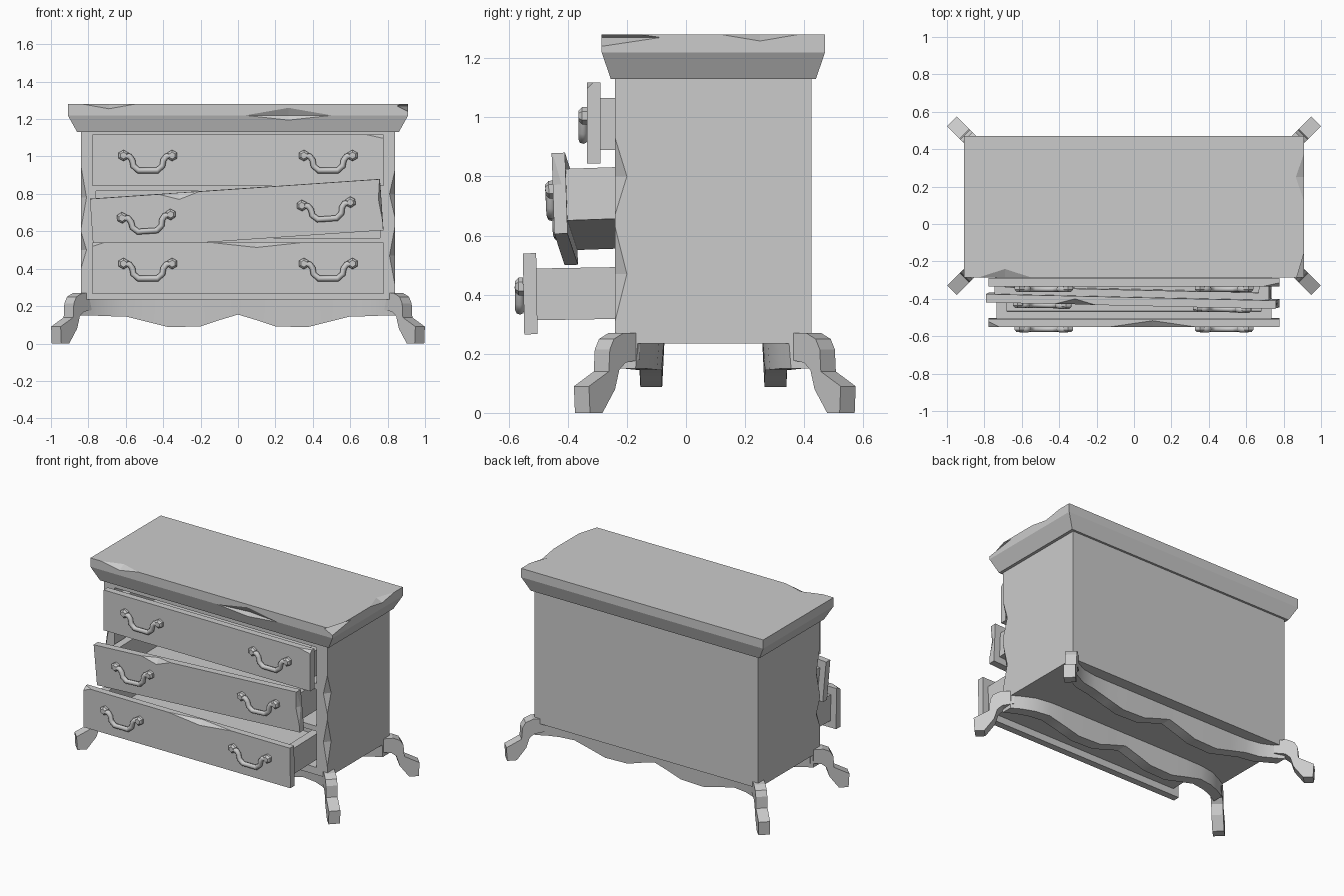
import bpy, bmesh, math
from mathutils import Matrix, Vector

if "Cube" in bpy.data.objects:
    bpy.data.objects.remove(bpy.data.objects["Cube"])

grey = bpy.data.materials.new("plain_grey")
grey.use_nodes = True
grey.diffuse_color = (0.6, 0.6, 0.6, 1)
grey.node_tree.nodes["Principled BSDF"].inputs["Base Color"].default_value = (0.6, 0.6, 0.6, 1)

MID_Y = 0.0925  # depth centre of the carcass


def finish(name, bm, matrix=Matrix()):
    bmesh.ops.recalc_face_normals(bm, faces=bm.faces)
    mesh = bpy.data.meshes.new(name)
    bm.to_mesh(mesh)
    bm.free()
    mesh.transform(matrix)
    mesh.materials.append(grey)
    obj = bpy.data.objects.new(name, mesh)
    bpy.context.collection.objects.link(obj)
    return obj


def add_box(bm, lo, hi):
    lo, hi = Vector(lo), Vector(hi)
    place = Matrix.Translation((lo + hi) / 2) @ Matrix.Diagonal((*(hi - lo), 1))
    bmesh.ops.create_cube(bm, size=1, matrix=place)


def add_loft(bm, rings):
    """Skin a list of equal vertex rings and cap both ends."""
    rings = [[bm.verts.new(p) for p in ring] for ring in rings]
    n = len(rings[0])
    for a, b in zip(rings, rings[1:]):
        for i in range(n):
            j = (i + 1) % n
            bm.faces.new((a[i], a[j], b[j], b[i]))
    bm.faces.new(rings[0])
    bm.faces.new(rings[-1])


def cut(obj, cutter):
    """Subtract the cutter, bake the result, discard the cutter."""
    mod = obj.modifiers.new("cut", 'BOOLEAN')
    mod.operation, mod.solver, mod.object = 'DIFFERENCE', 'EXACT', cutter
    cutter.hide_render = True
    bpy.context.view_layer.update()
    graph = bpy.context.evaluated_depsgraph_get()
    mesh = bpy.data.meshes.new_from_object(obj.evaluated_get(graph))
    obj.modifiers.clear()
    obj.data = mesh
    bpy.data.objects.remove(cutter)


def chip(obj, centre, size, matrix=Matrix()):
    """Knock a tapering facet out of an edge with a stretched octahedron."""
    bm = bmesh.new()
    axes = [Vector((size[0], 0, 0)), Vector((0, size[1], 0)), Vector((0, 0, size[2]))]
    for v in axes + [-a for a in axes]:
        bm.verts.new(v + Vector(centre))
    bmesh.ops.convex_hull(bm, input=bm.verts)
    cut(obj, finish("chip_cutter", bm, matrix))


# Carcass with three drawer openings
bm = bmesh.new()
add_box(bm, (-0.84, -0.24, 0.235), (0.84, 0.425, 1.13))
carcass = finish("carcass", bm)
for low, high in ((0.285, 0.53), (0.565, 0.815), (0.855, 1.1)):
    bm = bmesh.new()
    add_box(bm, (-0.76, -0.4, low), (0.76, 0.38, high))
    cut(carcass, finish("opening_cutter", bm))
for x, z, length in ((-0.84, 0.78, 0.17), (-0.84, 0.5, 0.1), (0.84, 0.8, 0.13), (0.84, 0.47, 0.16)):
    chip(carcass, (x, -0.24, z), (0.03, 0.04, length))

# Flared top slab
bm = bmesh.new()
rings = []
for hx, hy, z in ((0.86, 0.347, 1.13), (0.91, 0.378, 1.22), (0.91, 0.378, 1.28)):
    rings.append([(sx * hx, MID_Y + sy * hy, z) for sx, sy in ((-1, -1), (1, -1), (1, 1), (-1, 1))])
add_loft(bm, rings)
top = finish("top_slab", bm)
chip(top, (-0.69, -0.2855, 1.28), (0.14, 0.045, 0.025))
chip(top, (0.27, -0.2855, 1.22), (0.23, 0.025, 0.04))
chip(top, (0.91, 0.25, 1.28), (0.045, 0.13, 0.022))
chip(top, (0.91, -0.2855, 1.27), (0.06, 0.2, 0.03))

# Bracket legs, splayed diagonally from the corners
LEG = [(-0.07, 0.27), (0.01, 0.27), (0.055, 0.25), (0.075, 0.215), (0.08, 0.14), (0.175, 0.09),
       (0.17, 0), (0.11, 0), (0.05, 0.08), (0.03, 0.145), (0.0, 0.17), (-0.07, 0.18)]
for side, sx in (("left", 1), ("right", -1)):
    for end, sy, y in (("front", -1, -0.23), ("back", 1, 0.425)):
        out = Vector((sx, sy, 0)).normalized()
        across = Vector((-out.y, out.x, 0)) * 0.036
        base = Vector((sx * 0.85, y, 0))
        bm = bmesh.new()
        add_loft(bm, [[base + out * d + Vector((0, 0, z)) + across * s for d, z in LEG]
                      for s in (-1, 1)])
        finish(f"{end}_{side}_leg", bm)

# Scalloped aprons, bowing out to meet the legs: x, distance from centre, bottom height
HALF = [(0.84, 0.3, 0.15), (0.78, 0.265, 0.15), (0.7, 0.228, 0.146), (0.6, 0.212, 0.145),
        (0.48, 0.21, 0.115), (0.37, 0.21, 0.087), (0.2, 0.21, 0.092), (0.1, 0.21, 0.125)]
PATH = [(-x, d, z) for x, d, z in HALF] + [(0, 0.21, 0.155)] + HALF[::-1]
for end, sy in (("front", -1), ("back", 1)):
    bm = bmesh.new()
    add_loft(bm, [[(x, MID_Y + sy * (d + t), h) for t, h in
                   ((-0.045, 0.25), (0.045, 0.25), (0.037, z), (-0.037, z))] for x, d, z in PATH])
    apron = finish(f"{end}_apron", bm)
    apron.data.shade_smooth()
    apron.data.set_sharp_from_angle(angle=math.radians(28))


def add_handle(name, x, matrix):
    """Two hexagonal knobs and a hanging bail."""
    bm = bmesh.new()
    for s in (-1, 1):
        for r1, r2, y, depth in ((0.03, 0.03, -0.031, 0.016), (0.03, 0.018, -0.045, 0.012)):
            place = Matrix.Translation((x + s * 0.13, y, 0.025)) @ Matrix.Rotation(math.pi / 2, 4, 'X')
            bmesh.ops.create_cone(bm, cap_ends=True, segments=6, radius1=r1, radius2=r2,
                                  depth=depth, matrix=place)
    finish(name + "_knobs", bm, matrix)
    curve = bpy.data.curves.new(name + "_bail", 'CURVE')
    curve.dimensions = '3D'
    curve.bevel_depth, curve.bevel_resolution = 0.016, 2
    half = [(0.13, 0.025), (0.098, 0.02), (0.083, 0.0), (0.078, -0.03), (0.05, -0.055)]
    points = [(-px, pz) for px, pz in half] + half[::-1]
    spline = curve.splines.new('POLY')
    spline.points.add(len(points) - 1)
    for point, (px, pz) in zip(spline.points, points):
        point.co = (x + px, -0.036, pz, 1)
    curve.materials.append(grey)
    bail = bpy.data.objects.new(name + "_bail", curve)
    bpy.context.collection.objects.link(bail)
    bail.matrix_world = matrix


def add_drawer(name, centre, pitch, roll, yaw, chips):
    """Front panel, open tray and two handles, tilted as one."""
    matrix = Matrix.Translation(centre)
    for angle, axis in ((yaw, 'Z'), (roll, 'Y'), (pitch, 'X')):
        matrix = matrix @ Matrix.Rotation(math.radians(angle), 4, axis)
    bm = bmesh.new()
    add_box(bm, (-0.777, -0.0225, -0.137), (0.777, 0.0225, 0.137))
    panel = finish(name + "_panel", bm, matrix)
    for where, size in chips:
        chip(panel, where, size, matrix)
    # Tray walls and floor
    bm = bmesh.new()
    add_box(bm, (-0.735, 0.02, -0.09), (0.735, 0.6, -0.06))
    for s in (-1, 1):
        add_box(bm, (min(s * 0.68, s * 0.735), 0.02, -0.06), (max(s * 0.68, s * 0.735), 0.6, 0.085))
    for y in (0.02, 0.56):
        add_box(bm, (-0.68, y, -0.06), (0.68, y + 0.04, 0.085))
    finish(name + "_tray", bm, matrix)
    for side, x in (("right", -0.482), ("left", 0.482)):
        add_handle(f"{name}_{side}_handle", x, matrix)


add_drawer("upper_drawer", (0, -0.312, 0.98), 0, 0, 0,
           [((0.777, -0.0225, 0.137), (0.09, 0.02, 0.02))])
add_drawer("middle_drawer", (-0.007, -0.41, 0.69), 2, -3.9, -1.3,
           [((-0.3, -0.0225, 0.137), (0.11, 0.03, 0.035)),
            ((0.777, -0.0225, 0.03), (0.015, 0.03, 0.12))])
add_drawer("lower_drawer", (0, -0.527, 0.403), 1, 0, 0,
           [((0.1, -0.0225, 0.137), (0.24, 0.035, 0.026)),
            ((-0.777, -0.0225, 0.137), (0.06, 0.03, 0.02))])
